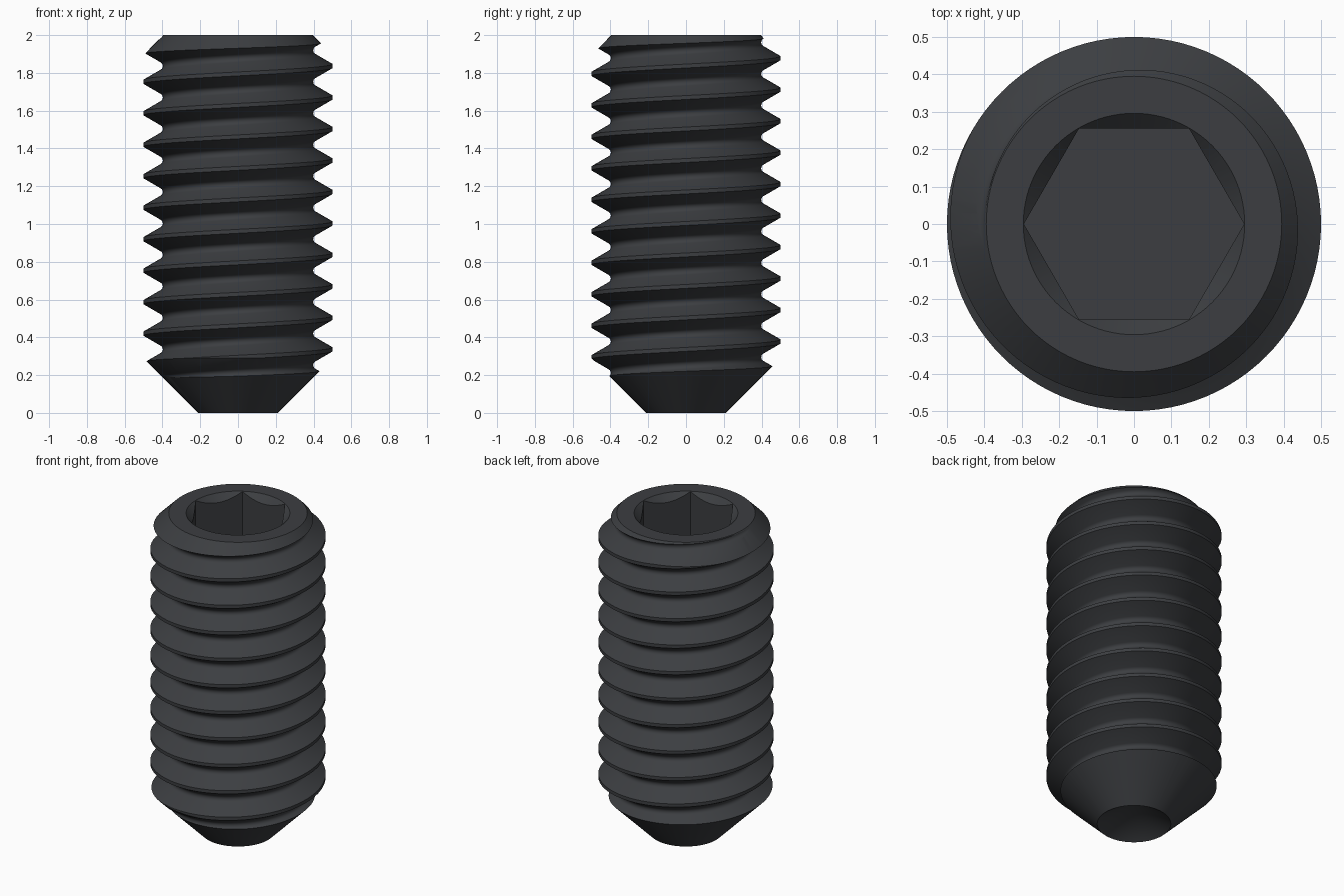
import bpy, bmesh
from math import pi, sin, cos, radians

if "Cube" in bpy.data.objects:
    bpy.data.objects.remove(bpy.data.objects["Cube"])

PITCH = 1 / 6
SEG = 96


def finish(bm, name):
    bmesh.ops.recalc_face_normals(bm, faces=bm.faces[:])
    mesh = bpy.data.meshes.new(name)
    bm.to_mesh(mesh)
    bm.free()
    ob = bpy.data.objects.new(name, mesh)
    bpy.context.collection.objects.link(ob)
    return ob


def lathe(profile, name, steps=SEG, turn=0.0):
    """Closed solid of revolution; points with r = 0 become poles."""
    bm = bmesh.new()
    rings = []
    for r, z in profile:
        if r == 0:
            rings.append([bm.verts.new((0, 0, z))] * steps)
        else:
            rings.append([bm.verts.new((r * cos(turn + 2 * pi * k / steps),
                                        r * sin(turn + 2 * pi * k / steps), z))
                          for k in range(steps)])
    for a, b in zip(rings, rings[1:]):
        for k in range(steps):
            n = (k + 1) % steps
            corners = list(dict.fromkeys((a[k], a[n], b[n], b[k])))
            bm.faces.new(corners)
    return finish(bm, name)


def threaded_rod(name, first, last):
    """Helical surface with flat crests and rounded roots, capped at both ends."""
    flat, rho, centre = 0.0104, 0.0243, 0.4223
    profile = [(-flat, 0.5), (flat, 0.5)]
    for a in range(-60, 61, 20):
        profile.append((PITCH / 2 + rho * sin(radians(a)),
                        centre - rho * cos(radians(a))))
    m = len(profile)
    bm = bmesh.new()
    verts = {}

    def vert(j, i):
        if j == SEG:
            j, i = 0, i + m
        if (j, i) not in verts:
            u, r = profile[i % m]
            t = 2 * pi * j / SEG
            z = (i // m) * PITCH + u + PITCH * j / SEG + 0.003
            verts[j, i] = bm.verts.new((r * cos(t), r * sin(t), z))
        return verts[j, i]

    for i in range(first * m, last * m):
        for j in range(SEG):
            bm.faces.new((vert(j, i), vert(j + 1, i),
                          vert(j + 1, i + 1), vert(j, i + 1)))
    # end caps as fans to the axis
    open_edges = [e for e in bm.edges if e.is_boundary]
    low = bm.verts.new((0, 0, first * PITCH))
    high = bm.verts.new((0, 0, (last + 1) * PITCH))
    for e in open_edges:
        a, b = e.verts
        bm.faces.new((a, b, low if a.co.z < 1 else high))
    return finish(bm, name)


def boolean(target, tool, operation):
    mod = target.modifiers.new(operation, 'BOOLEAN')
    mod.operation = operation
    mod.solver = 'EXACT'
    mod.object = tool
    bpy.context.view_layer.objects.active = target
    bpy.ops.object.modifier_apply(modifier=mod.name)
    bpy.data.objects.remove(tool, do_unlink=True)


# threaded body, trimmed to chamfered top, conical tip and hollow cup point
screw = threaded_rod("set_screw", -3, 15)
envelope = lathe([(0, 0.125), (0.21, 0), (0.7, 0.49), (0.7, 1.695),
                  (0.395, 2.0), (0, 2.0)], "envelope")
boolean(screw, envelope, 'INTERSECT')

# hex socket with a countersunk mouth
hex_r = 0.255 / cos(pi / 6)
socket = lathe([(0, 1.48), (hex_r, 1.48), (hex_r, 2.1), (0, 2.1)], "socket", 6)
boolean(screw, socket, 'DIFFERENCE')
mouth = lathe([(0, 1.9), (0.196, 1.9), (0.346, 2.05), (0, 2.05)], "mouth")
boolean(screw, mouth, 'DIFFERENCE')

# dark steel finish
steel = bpy.data.materials.new("dark_steel")
steel.diffuse_color = (0.045, 0.048, 0.053, 1)
steel.use_nodes = True
steel.node_tree.nodes["Principled BSDF"].inputs["Base Color"].default_value = steel.diffuse_color
screw.data.materials.clear()
screw.data.materials.append(steel)
for p in screw.data.polygons:
    p.material_index = 0

bpy.ops.object.select_all(action='DESELECT')
screw.select_set(True)
bpy.context.view_layer.objects.active = screw
bpy.ops.object.shade_smooth_by_angle(angle=radians(30))
